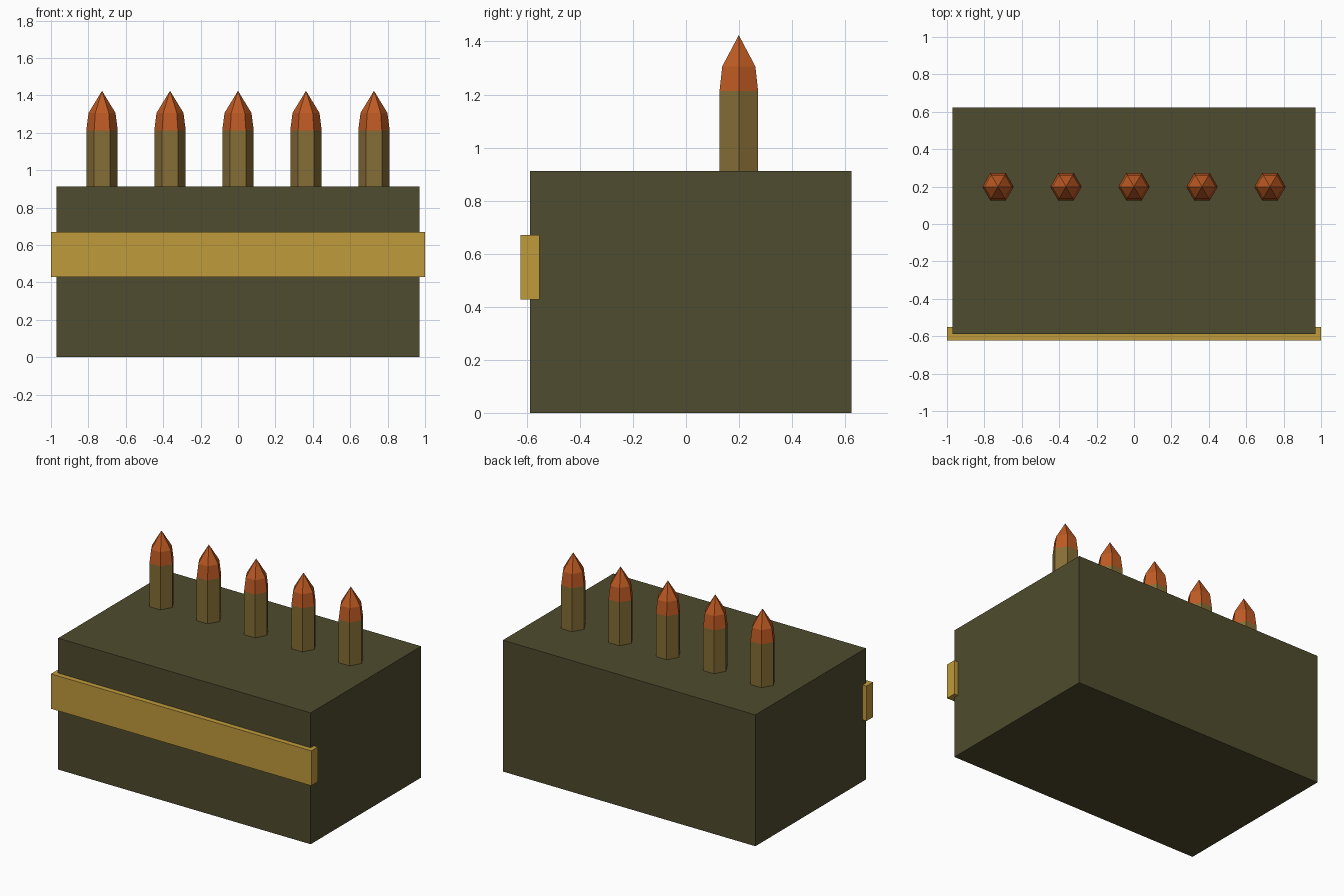
import bpy, bmesh, math

if "Cube" in bpy.data.objects:
    bpy.data.objects.remove(bpy.data.objects["Cube"])


def srgb(r, g, b):
    lin = [(c / 255 / 12.92) if c < 10 else ((c / 255 + 0.055) / 1.055) ** 2.4 for c in (r, g, b)]
    return (*lin, 1.0)


def material(name, rgb):
    m = bpy.data.materials.new(name)
    m.diffuse_color = srgb(*rgb)
    m.use_nodes = True
    m.node_tree.nodes["Principled BSDF"].inputs["Base Color"].default_value = m.diffuse_color
    return m


olive = material("olive_paint", (79, 76, 46))
yellow = material("yellow_band", (192, 155, 60))
brass = material("dull_brass", (134, 110, 54))
copper = material("copper_tip", (190, 90, 35))


def finish(bm, name, mats):
    bmesh.ops.recalc_face_normals(bm, faces=bm.faces)
    me = bpy.data.meshes.new(name)
    bm.to_mesh(me)
    bm.free()
    for m in mats:
        me.materials.append(m)
    ob = bpy.data.objects.new(name, me)
    bpy.context.collection.objects.link(ob)
    return ob


def box(name, lo, hi, mat):
    bm = bmesh.new()
    bmesh.ops.create_cube(bm, size=1)
    for v in bm.verts:
        v.co = [h if c > 0 else l for c, l, h in zip(v.co, lo, hi)]
    return finish(bm, name, [mat])


def cartridge(name, x, y, sides=6):
    # casing rings (radius, z), then shoulder and point
    rings = [(0.084, 0.90), (0.084, 1.213), (0.072, 1.306)]
    bm = bmesh.new()
    loops = [[bm.verts.new((x + r * math.cos(math.tau * i / sides),
                            y + r * math.sin(math.tau * i / sides), z))
              for i in range(sides)] for r, z in rings]
    tip = bm.verts.new((x, y, 1.424))
    bm.faces.new(loops[0])
    for i in range(sides):
        j = (i + 1) % sides
        for a, b in zip(loops, loops[1:]):
            bm.faces.new((a[i], a[j], b[j], b[i]))
        bm.faces.new((loops[-1][i], loops[-1][j], tip))
    # copper above the casing mouth
    for f in bm.faces:
        f.material_index = int(f.calc_center_median().z > 1.213)
    return finish(bm, name, [brass, copper])


# Ammunition box and front band
box("crate_body", (-0.97, -0.588, 0), (0.97, 0.624, 0.912), olive)
box("front_band", (-1.0, -0.624, 0.428), (1.0, -0.552, 0.67), yellow)

# Row of cartridges
for k in range(5):
    cartridge(f"cartridge_{k + 1}", (k - 2) * 0.3635, 0.199)
